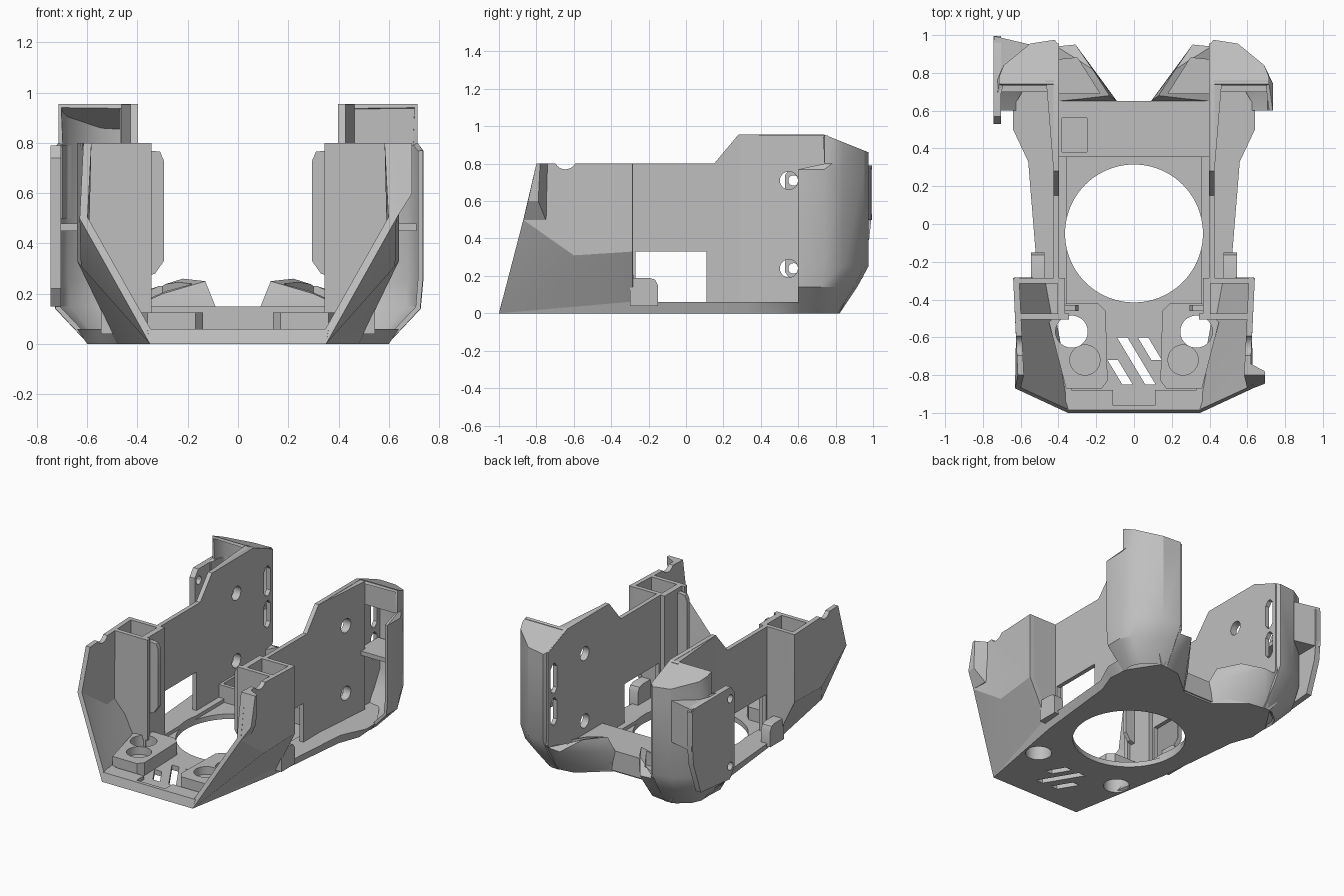
import bpy, bmesh, math
from mathutils import Vector

cube = bpy.data.objects.get("Cube")
if cube:
    bpy.data.objects.remove(cube, do_unlink=True)

grey = bpy.data.materials.new("plain grey")
grey.use_nodes = True
grey.diffuse_color = (.52, .52, .52, 1)
grey.node_tree.nodes["Principled BSDF"].inputs["Base Color"].default_value = (.52, .52, .52, 1)
parts = []


def make(name, verts, faces, closed=True):
    me = bpy.data.meshes.new(name)
    me.from_pydata(verts, [], faces)
    if closed:
        bm = bmesh.new()
        bm.from_mesh(me)
        bmesh.ops.recalc_face_normals(bm, faces=bm.faces[:])
        bm.to_mesh(me)
        bm.free()
    ob = bpy.data.objects.new(name, me)
    bpy.context.scene.collection.objects.link(ob)
    parts.append(ob)
    return ob


def loft(name, rings):
    """Closed solid skinned through rings of equal length."""
    n = len(rings[0])
    faces = [list(range(n)), [len(rings) * n - 1 - i for i in range(n)]]
    for r in range(len(rings) - 1):
        for i in range(n):
            j = (i + 1) % n
            faces.append((r * n + i, r * n + j, r * n + n + j, r * n + n + i))
    return make(name, [p for ring in rings for p in ring], faces)


def prism(name, profile, low, high, axis):
    """Extrude a flat profile between two positions on an axis."""
    def place(p, d):
        return {"x": (d, p[0], p[1]), "y": (p[0], d, p[1]), "z": (p[0], p[1], d)}[axis]
    return loft(name, [[place(p, d) for p in profile] for d in (low, high)])


def box(name, x, y, z):
    return prism(name, [(x[0], y[0]), (x[1], y[0]), (x[1], y[1]), (x[0], y[1])], z[0], z[1], "z")


def rod(a, b, radius, low, high, axis, sides=48):
    turn = 2 * math.pi / sides
    ring = [(a + radius * math.cos(i * turn), b + radius * math.sin(i * turn)) for i in range(sides)]
    return prism("cutter", ring, low, high, axis)


def bake(ob):
    bpy.context.view_layer.update()
    graph = bpy.context.evaluated_depsgraph_get()
    me = bpy.data.meshes.new_from_object(ob.evaluated_get(graph))
    ob.modifiers.clear()
    ob.data = me


def cut(ob, *cutters):
    for c in cutters:
        c.hide_render = True
        mod = ob.modifiers.new("cut", "BOOLEAN")
        mod.operation = "DIFFERENCE"
        mod.solver = "EXACT"
        mod.object = c
        bake(ob)
        parts.remove(c)
        bpy.data.objects.remove(c, do_unlink=True)
    return ob


def both(ob):
    mod = ob.modifiers.new("mirror", "MIRROR")
    mod.use_mirror_merge = False
    bake(ob)
    return ob


def shell(ob, inside, thickness):
    """Thicken an open skin towards a point inside it."""
    bm = bmesh.new()
    bm.from_mesh(ob.data)
    bmesh.ops.recalc_face_normals(bm, faces=bm.faces[:])
    bm.normal_update()
    out = sum(f.normal.dot(f.calc_center_median() - Vector(inside)) * f.calc_area() for f in bm.faces)
    if out < 0:
        bmesh.ops.reverse_faces(bm, faces=bm.faces[:])
    bm.to_mesh(ob.data)
    bm.free()
    mod = ob.modifiers.new("shell", "SOLIDIFY")
    mod.thickness = thickness
    mod.offset = -1
    bake(ob)
    return ob


def symmetric(half, z):
    return [(x, y, z) for x, y in half] + [(-x, y, z) for x, y in reversed(half)]


# Floor plate with recess, round opening, bolt holes and slanted vents
under = [(.35, -1), (.48, -.285), (.545, .33), (.6, .48), (.59, .62), (.46, .82), (.3, .8), (.11, .64)]
upper = [(.36, -.985), (.51, -.285), (.56, .33), (.64, .5), (.64, .62), (.5, .85), (.3, .83), (.11, .65)]
floor = loft("floor_plate", [symmetric(under, 0), symmetric(upper, .06)])
recess = [(.33, -.88), (.355, -.43), (.355, .357)]
cut(floor, loft("cutter", [symmetric(recess, z) for z in (.035, .2)]))
cut(floor, rod(0, -.05, .365, -.1, .3, "z", 96))
for s in (1, -1):
    cut(floor, rod(s * .33, -.57, .085, -.1, .3, "z"))
for left, top, bottom in ((-.14, -.72, -.85), (-.09, -.6, -.85), (.02, -.6, -.72)):
    shift = (top - bottom) * .6
    vent = [(left, top), (left + .055, top), (left + .055 + shift, bottom), (left + shift, bottom)]
    cut(floor, prism("cutter", vent, -.1, .3, "z"))
cut(floor, box("cutter", (-.11, .11), (-.96, -.87), (.035, .2)))

# Raised pads beside the vents
pad = [(.15, -.46), (.19, -.42), (.36, -.42), (.45, -.52), (.36, -.87), (.17, -.87), (.14, -.83)]
pad = prism("floor_pad", pad, .03, .125, "z")
cut(pad, rod(.33, -.57, .085, -.1, .3, "z"), rod(.26, -.72, .08, .07, .3, "z"))
both(pad)

# Rear sill with a small latch recess on one side
sill = box("rear_sill", (-.41, .41), (.355, .65), (.01, .15))
cut(sill, box("cutter", (-.38, -.25), (.38, .56), (.08, .3)))

# Main side walls, thickened to the rear, with window, screw holes and slots
wall = prism("side_wall", [(-.3, .03), (-.3, .8), (.15, .8), (.28, .955), (.74, .955), (.955, .865),
                           (.955, .22), (.82, .03)], .397, .427, "x")
cut(wall, prism("cutter", [(-.27, .06), (.11, .06), (.11, .33), (-.27, .33)], .2, .8, "x"))
for low, high in ((.34, .53), (.56, .77)):
    slot = [(.855, low + .03), (.88, low), (.9, low), (.925, low + .03),
            (.925, high - .03), (.9, high), (.88, high), (.855, high - .03)]
    cut(wall, prism("cutter", slot, .2, .5, "x"))
rib = prism("wall_thickening", [(.415, .28), (.426, .28), (.464, .74), (.415, .74)], .05, .953, "z")
for ob in (wall, rib):
    for z in (.24, .71):
        cut(ob, rod(.55, z, .048, .2, .8, "x"))
    both(ob)

# Flared front walls
skin = [(.35, -1, 0), (.48, -.285, 0), (.64, -.285, .33), (.625, -.6, .31),
        (.63, -.87, .5), (.615, -.8, .8), (.64, -.285, .8)]
front = make("front_wall", skin, [(0, 1, 2, 3), (0, 3, 4), (4, 3, 5), (3, 2, 6, 5)], False)
shell(front, (0, -.5, .5), .032)
cut(front, rod(-.645, .83, .06, .3, .9, "x"))
both(front)
loft("front_wall_flare", [
    [(.6, -.868, .5), (.63, -.87, .5), (.63, -.75, .5), (.6, -.75, .5)],
    [(.6, -.845, .6), (.693, -.845, .6), (.693, -.79, .6), (.6, -.735, .6)],
    [(.6, -.8, .8), (.693, -.8, .8), (.693, -.78, .8), (.6, -.73, .8)]])

# Hollow columns behind the front walls
both(prism("column_front", [(.345, .1), (.46, .1), (.6, .32), (.615, .8), (.345, .8)], -.505, -.475, "y"))
both(prism("column_back", [(.4, .05), (.485, .05), (.635, .33), (.638, .8), (.4, .8)], -.315, -.285, "y"))
both(box("column_side", (.365, .405), (-.5, -.285), (.05, .8)))
both(prism("column_fin", [(.4, .26), (.33, .28), (.295, .33), (.295, .73), (.31, .765), (.4, .775)],
           -.46, -.43, "y"))

# Rounded clips standing beside the windows
both(prism("window_clip", [(-.3, .04), (-.15, .04), (-.15, .15), (-.165, .18), (-.2, .19), (-.3, .19)],
           .475, .545, "x"))

# Rear pods: skins that flare up from the floor, step back near the top and carry a sloping roof
plan = [(.735, .6), (.737, .74), (.69, .84), (.55, .955), (.42, .975), (.4, .945)]
levels = [(0, .58, .59), (.14, .97, .84), (.25, 1, 1), (.77, 1, 1)]
rows = [[(.4 + (x - .4) * sx, .6 + (y - .6) * sy, z) for x, y in plan] for z, sx, sy in levels]
crown = [(.715, .74), (.714, .78)] + plan[2:]
rows.append([(x, y, .8) for x, y in crown])
rows.append([(x, y, .955 - .4 * (y - .74)) for x, y in crown])
n = len(plan)
skin = [p for row in rows for p in row] + [(.4, .74, .955)]
faces = [(r * n + i, r * n + i + 1, r * n + n + i + 1, r * n + n + i)
         for r in range(len(rows) - 1) for i in range(n - 1)]
faces.append(list(range(len(skin) - n - 1, len(skin))))
pod = make("rear_pod", skin, faces, False)
both(shell(pod, (.45, .6, .5), .02))
both(prism("pod_shelf", [(.43, .7), (.71, .7), (.7, .75), (.54, .93), (.43, .93)], .45, .48, "z"))

# One pod is closed at the top, the other only framed along its inner edge
prism("pod_panel", [(.42, .79), (.712, .79), (.712, .95), (.42, .95)], .741, .76, "y")
prism("pod_frame", [(-.47, .48), (-.42, .48), (-.42, .95), (-.47, .95)], .741, .76, "y")

# Outer bracket on one pod
bracket = prism("pod_bracket", [(.53, .22), (.58, .15), (.9, .18), (.98, .4), (.995, .55), (.995, .77),
                                (.96, .79), (.57, .79), (.53, .74)], -.745, -.705, "x")
for z in (.24, .71):
    cut(bracket, rod(.575, z, .028, -.9, -.6, "x"))
prism("bracket_wedge", [(-.74, .7), (-.7, .7), (-.68, .82), (-.55, .95), (-.74, .995)], .5, .79, "z")

# Hollowed brackets in the rear corners
points = [(.12, .64, 0), (.3, .8, 0), (.44, .82, 0), (.41, .64, 0), (.09, .65, .15), (.13, .68, .25),
          (.22, .82, .26), (.31, .95, .2), (.41, .94, .2), (.41, .65, .15), (.3, .66, .2)]
corner = make("corner_bracket", points, [], False)
bm = bmesh.new()
bm.from_mesh(corner.data)
bmesh.ops.convex_hull(bm, input=bm.verts[:])
spare = [v for v in bm.verts if not v.link_faces]
bmesh.ops.delete(bm, geom=spare, context="VERTS")
bmesh.ops.recalc_face_normals(bm, faces=bm.faces[:])
bm.to_mesh(corner.data)
bm.free()
cut(corner, prism("cutter", [(.18, .69), (.3, .88), (.4, .87), (.4, .69)], .14, .5, "z"))
both(corner)

# Colour and shading
bpy.ops.object.select_all(action="DESELECT")
for ob in parts:
    ob.data.materials.clear()
    ob.data.materials.append(grey)
    ob.select_set(True)
bpy.context.view_layer.objects.active = parts[0]
bpy.ops.object.shade_smooth_by_angle(angle=math.radians(30))
